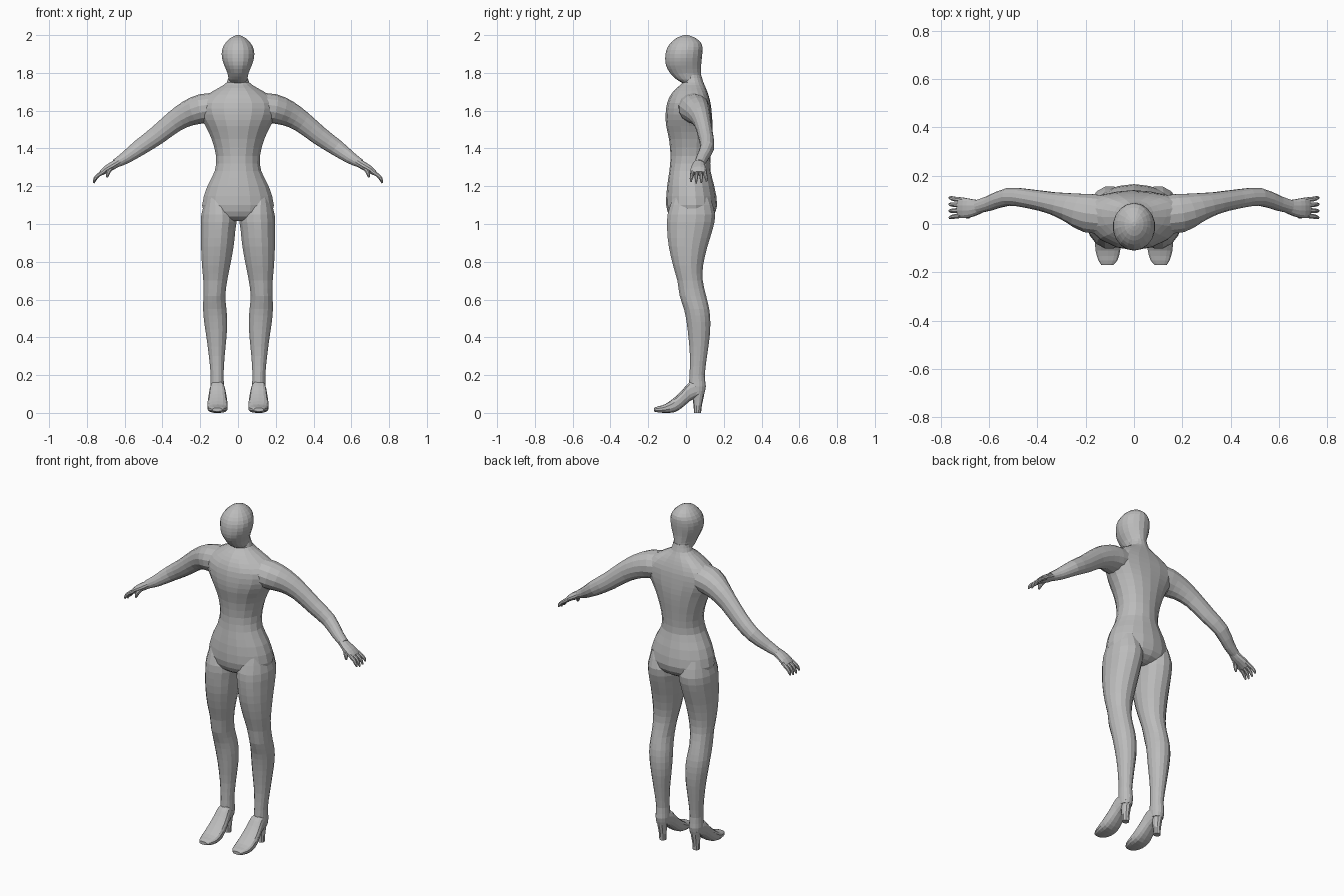
import bpy, bmesh, math
from mathutils import Vector

skin = bpy.data.materials.new("light grey")
skin.diffuse_color = (0.50, 0.50, 0.50, 1)
SIDES = 18


def smooth_rows(rows, sub=2):
    """Catmull-Rom interpolation between rows of section numbers."""
    out = []
    for i in range(len(rows) - 1):
        p0, p1 = rows[max(i - 1, 0)], rows[i]
        p2, p3 = rows[i + 1], rows[min(i + 2, len(rows) - 1)]
        for s in range(sub):
            t = s / sub
            out.append([0.5 * (2 * b + (c - a) * t + (2 * a - 5 * b + 4 * c - d) * t * t
                               + (3 * b - a - 3 * c + d) * t ** 3)
                        for a, b, c, d in zip(p0, p1, p2, p3)])
    out.append(list(rows[-1]))
    return out


def loft(name, rings, side=1):
    """Skin a list of point rings into a closed tube; side=-1 mirrors it."""
    bm = bmesh.new()
    loops = [[bm.verts.new((p[0] * side, p[1], p[2])) for p in r] for r in rings]
    n = len(loops[0])
    for a, b in zip(loops, loops[1:]):
        for i in range(n):
            j = (i + 1) % n
            bm.faces.new((a[i], a[j], b[j], b[i]))
    bm.faces.new(loops[0])
    bm.faces.new(loops[-1])
    bmesh.ops.recalc_face_normals(bm, faces=bm.faces)
    me = bpy.data.meshes.new(name)
    bm.to_mesh(me)
    bm.free()
    me.materials.append(skin)
    ob = bpy.data.objects.new(name, me)
    bpy.context.collection.objects.link(ob)
    return ob


def circle(n):
    return [(math.cos(2 * math.pi * (i + .5) / n), math.sin(2 * math.pi * (i + .5) / n))
            for i in range(n)]


def upright(rows, sub=2, n=SIDES):
    """Rows (z, x0, x1, y0, y1, bend): horizontal sections, sides swept back by bend."""
    rings = []
    for z, x0, x1, y0, y1, bend in smooth_rows(rows, sub):
        cx, cy, a, b = (x0 + x1) / 2, (y0 + y1) / 2, (x1 - x0) / 2, (y1 - y0) / 2
        rings.append([(cx + a * c, cy + b * s + bend * c * c, z) for c, s in circle(n)])
    return rings


def lengthwise(rows, n=14):
    """Rows (y, x0, x1, z0, z1): sections facing front to back, slightly boxy."""
    rings = []
    for y, x0, x1, z0, z1 in smooth_rows(rows):
        ring = []
        for c, s in circle(n):
            c, s = [math.copysign(abs(v) ** 0.75, v) for v in (c, s)]
            ring.append(((x0 + x1) / 2 + c * (x1 - x0) / 2, y,
                         (z0 + z1) / 2 + s * (z1 - z0) / 2))
        rings.append(ring)
    return rings


def limb(rows, sub=2, n=14):
    """Rows (x, y, z, width, thickness): sections square to the path."""
    rows = smooth_rows(rows, sub)
    pts = [Vector(r[:3]) for r in rows]
    rings = []
    for i, r in enumerate(rows):
        t = (pts[min(i + 1, len(pts) - 1)] - pts[max(i - 1, 0)]).normalized()
        v = Vector((0, 1, 0))
        v = (v - t * v.dot(t)).normalized()
        u = t.cross(v)
        rings.append([pts[i] + v * r[3] * c + u * r[4] * s for c, s in circle(n)])
    return rings


def sym(rows):
    return [(z, -w, w, y0, y1, bend) for z, w, y0, y1, bend in rows]


# torso from pelvis to neck
loft("torso", upright(sym([
    (1.015, .09, -.045, .09, 0), (1.04, .165, -.085, .14, 0), (1.10, .193, -.105, .165, 0),
    (1.20, .165, -.10, .15, 0), (1.28, .125, -.088, .13, 0), (1.36, .118, -.082, .13, .01),
    (1.45, .142, -.09, .137, .015), (1.52, .175, -.105, .14, .02),
    (1.58, .21, -.108, .137, .03), (1.64, .215, -.10, .13, .035), (1.685, .165, -.08, .118, .03),
    (1.72, .105, -.05, .105, .015), (1.75, .06, -.015, .092, 0), (1.79, .05, -.015, .08, 0)])))

# head
loft("head", upright(sym([
    (1.745, .04, -.015, .07, 0), (1.765, .05, -.05, .078, 0), (1.80, .057, -.085, .079, 0),
    (1.84, .074, -.106, .08, 0), (1.88, .086, -.11, .084, 0), (1.92, .086, -.104, .087, 0),
    (1.955, .070, -.085, .082, 0), (1.985, .040, -.05, .05, 0), (2.0, .008, -.01, .01, 0)])))

for side, label in ((1, "left"), (-1, "right")):
    # leg from hip to ankle
    loft(label + "_leg", upright([
        (1.14, .05, .17, -.07, .13, 0), (1.05, .006, .196, -.10, .157, 0),
        (.97, .012, .198, -.102, .143, 0), (.88, .022, .197, -.093, .115, 0),
        (.78, .04, .192, -.07, .092, 0), (.70, .056, .185, -.047, .09, 0),
        (.62, .066, .184, -.035, .108, 0), (.55, .06, .186, -.012, .124, 0),
        (.48, .056, .18, .002, .13, 0), (.40, .06, .168, .012, .126, 0),
        (.30, .07, .155, .02, .112, 0), (.20, .076, .145, .018, .10, 0),
        (.14, .073, .147, .015, .106, 0), (.10, .077, .143, .025, .097, 0)], n=16), side)

    # arched foot
    loft(label + "_foot", lengthwise([
        (-.17, .085, .135, .008, .026), (-.15, .068, .148, .003, .034),
        (-.11, .056, .160, 0, .046), (-.06, .055, .162, .004, .082),
        (-.02, .060, .157, .028, .120), (.02, .068, .150, .062, .165),
        (.06, .075, .145, .085, .165), (.09, .085, .135, .10, .15)]), side)

    # heel post
    loft(label + "_heel", upright([
        (.13, .078, .142, .03, .102, 0), (.08, .085, .135, .034, .093, 0),
        (.04, .088, .132, .04, .084, 0), (0, .09, .13, .042, .08, 0)], n=10), side)

    # arm from shoulder to wrist
    loft(label + "_arm", limb([
        (.10, .035, 1.62, .08, .075), (.19, .045, 1.61, .082, .078),
        (.265, .068, 1.585, .062, .068), (.34, .087, 1.54, .046, .057),
        (.43, .104, 1.468, .04, .05), (.52, .112, 1.405, .037, .043),
        (.60, .085, 1.348, .031, .032), (.65, .071, 1.32, .028, .023)]), side)

    # palm
    loft(label + "_palm", limb([
        (.63, .073, 1.33, .026, .022), (.665, .067, 1.308, .036, .022),
        (.70, .066, 1.288, .043, .019), (.725, .067, 1.268, .041, .013)], n=12), side)

    # four fingers fanning out from the palm
    for k, name in enumerate(("index", "middle", "ring", "little")):
        y0, y1 = .036 + .021 * k, .027 + .027 * k
        drop = (.008, 0, .002, .010)[k]
        loft(f"{label}_{name}_finger", limb([
            (.705, y0, 1.28, .011, .012), (.742, (y0 + y1) / 2, 1.257, .010, .011),
            (.757, y1, 1.235 + drop * .5, .008, .009),
            (.764, y1, 1.216 + drop, .004, .004)], n=8), side)

    # thumb
    loft(label + "_thumb", limb([
        (.665, .05, 1.305, .014, .014), (.682, .037, 1.282, .012, .012),
        (.690, .031, 1.262, .010, .010), (.693, .029, 1.247, .005, .005)], n=8), side)
